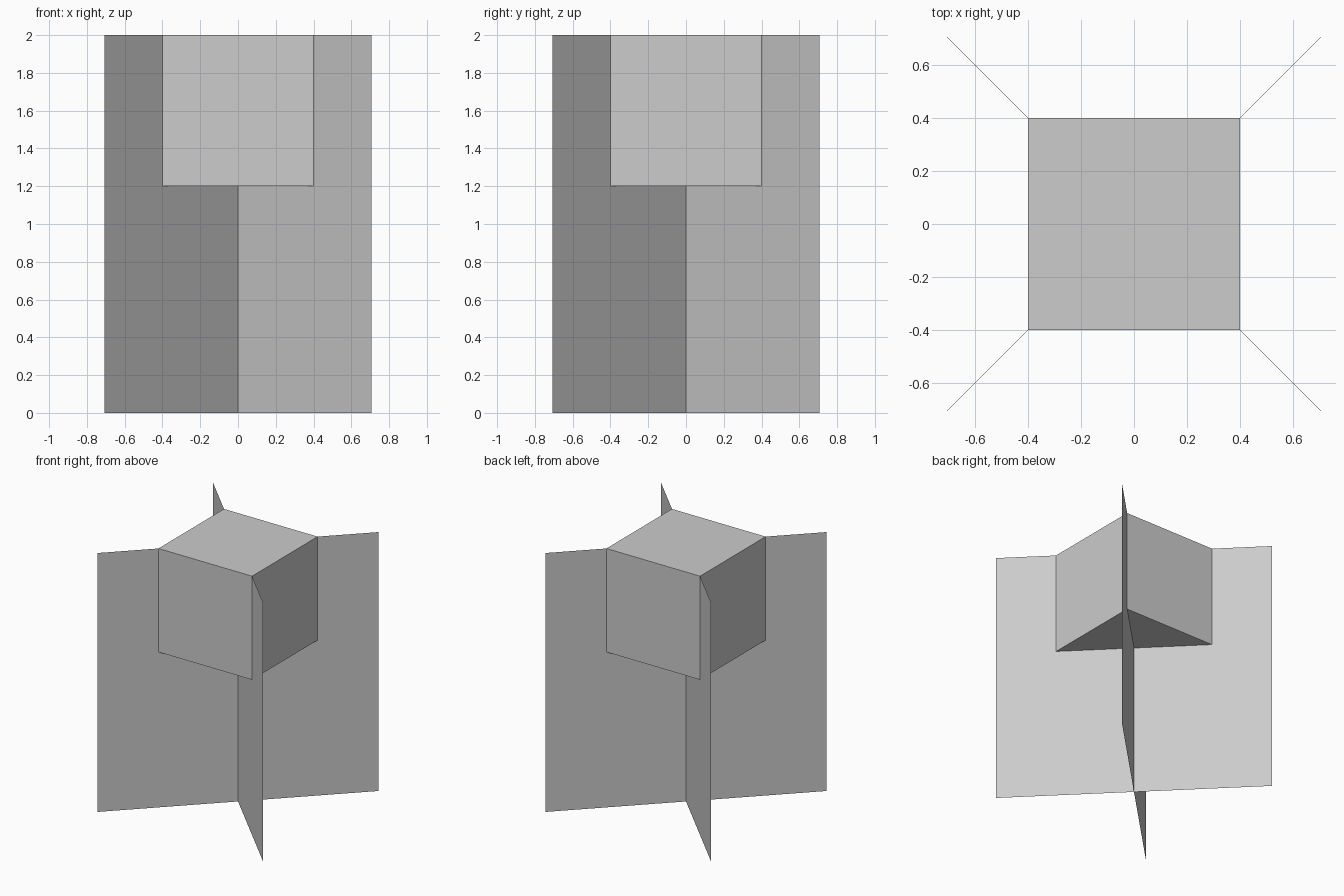
import bpy
import math

if "Cube" in bpy.data.objects:
    bpy.data.objects.remove(bpy.data.objects["Cube"])

R = 0.707    # blade reach along x and y
H = 2.0      # overall height
C = 0.8      # cube edge length

grey = bpy.data.materials.new("light grey")
grey.diffuse_color = (0.604, 0.604, 0.604, 1.0)
grey.use_nodes = True
grey.node_tree.nodes["Principled BSDF"].inputs["Base Color"].default_value = grey.diffuse_color


def finish(name):
    ob = bpy.context.object
    ob.name = name
    bpy.ops.object.transform_apply(location=True, rotation=True, scale=True)
    ob.data.materials.append(grey)
    return ob


# Two paper-thin upright blades crossing on the diagonals
for name, turn in (("blade_right_diagonal", 45), ("blade_left_diagonal", -45)):
    bpy.ops.mesh.primitive_plane_add(
        size=1, location=(0, 0, H / 2),
        rotation=(math.radians(90), 0, math.radians(turn)))
    bpy.context.object.scale = (2 * R * math.sqrt(2), H, 1)
    finish(name)

# Cube sitting flush with the top of the blades
bpy.ops.mesh.primitive_cube_add(size=C, location=(0, 0, H - C / 2))
finish("top_cube")
